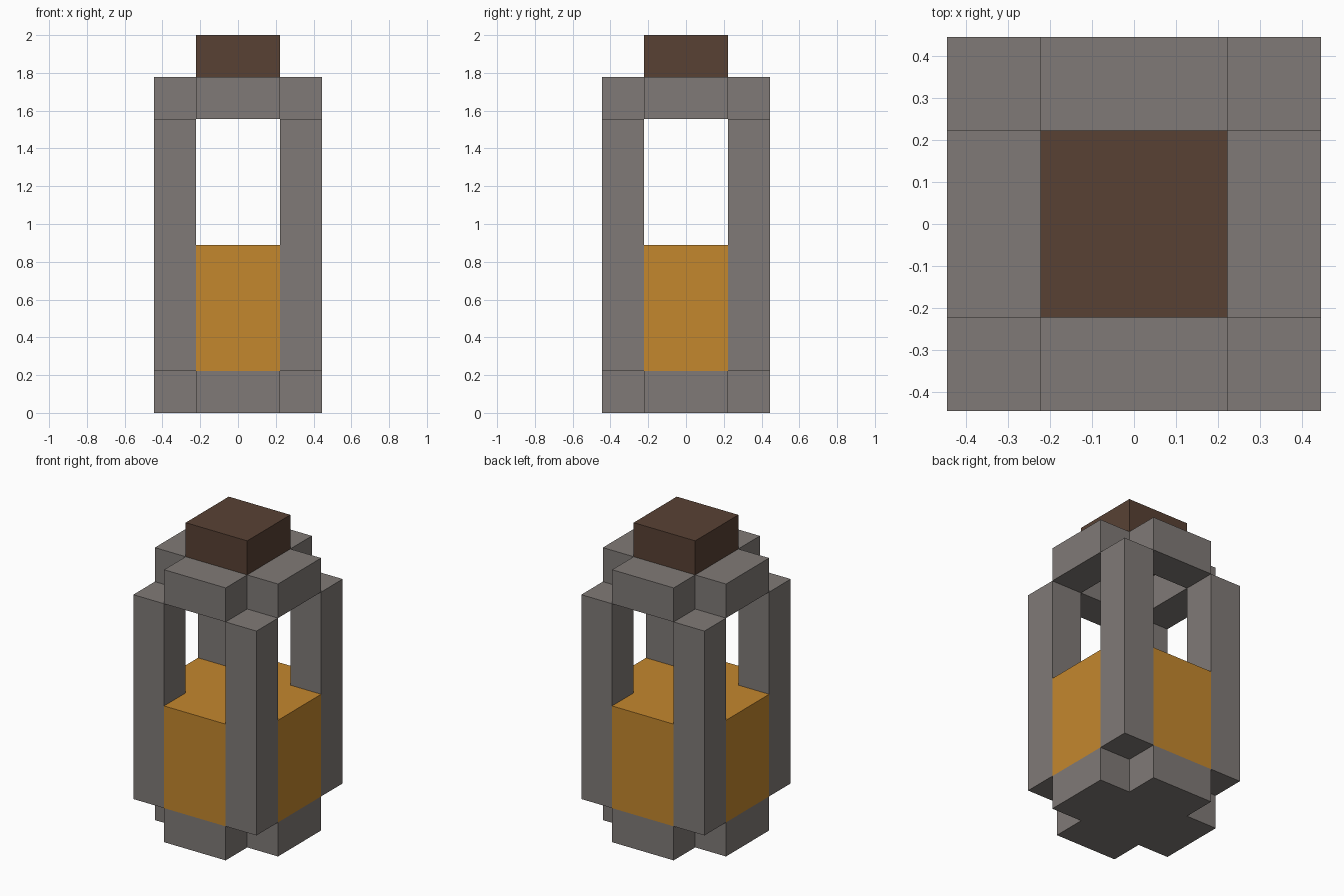
import bpy
import bmesh
from mathutils import Matrix

cube = bpy.data.objects.get("Cube")
if cube:
    bpy.data.objects.remove(cube, do_unlink=True)

U = 2 / 9  # one block unit


def material(name, color):
    mat = bpy.data.materials.new(name)
    mat.use_nodes = True
    rgba = (*color, 1)
    mat.diffuse_color = rgba
    bsdf = next(n for n in mat.node_tree.nodes if n.type == "BSDF_PRINCIPLED")
    bsdf.inputs["Base Color"].default_value = rgba
    return mat


GREY = material("warm grey", (0.216, 0.195, 0.184))
AMBER = material("amber", (0.552, 0.242, 0.027))
BROWN = material("dark brown", (0.098, 0.053, 0.034))


def finish(name, bm, mat):
    bmesh.ops.recalc_face_normals(bm, faces=bm.faces)
    mesh = bpy.data.meshes.new(name)
    bm.to_mesh(mesh)
    bm.free()
    mesh.materials.append(mat)
    obj = bpy.data.objects.new(name, mesh)
    bpy.context.collection.objects.link(obj)
    return obj


def box(name, mat, center, size):
    """Box with centre and size given in block units."""
    bm = bmesh.new()
    transform = Matrix.Translation([c * U for c in center]) @ Matrix.Diagonal([s * U for s in size] + [1])
    bmesh.ops.create_cube(bm, size=1, matrix=transform)
    return finish(name, bm, mat)


def cross_prism(name, mat, bottom, top):
    """Plus-shaped outline extruded between two heights."""
    bm = bmesh.new()
    outline = []
    x, y = 1, 0
    for _ in range(4):  # one arm per quarter turn
        for along, across in ((1, -1), (2, -1), (2, 1)):
            outline.append((along * x - across * y, along * y + across * x))
        x, y = -y, x
    face = bm.faces.new([bm.verts.new((px * U, py * U, bottom * U)) for px, py in outline])
    extruded = bmesh.ops.extrude_face_region(bm, geom=[face])["geom"]
    verts = [g for g in extruded if isinstance(g, bmesh.types.BMVert)]
    bmesh.ops.translate(bm, verts=verts, vec=(0, 0, (top - bottom) * U))
    return finish(name, bm, mat)


# Base and the liquid standing on it
cross_prism("base", GREY, 0, 1)
cross_prism("liquid", AMBER, 1, 4)

# Corner posts
for sx, side in ((-1, "right"), (1, "left")):
    for sy, end in ((-1, "front"), (1, "back")):
        box(f"{end}_{side}_post", GREY, (1.5 * sx, 1.5 * sy, 4), (1, 1, 6))

# Neck ring, open in the middle
for s, end, side in ((-1, "front", "right"), (1, "back", "left")):
    box(f"{end}_neck_block", GREY, (0, 1.5 * s, 7.5), (2, 1, 1))
    box(f"{side}_neck_block", GREY, (1.5 * s, 0, 7.5), (1, 2, 1))

# Stopper
box("stopper", BROWN, (0, 0, 8.5), (2, 2, 1))
